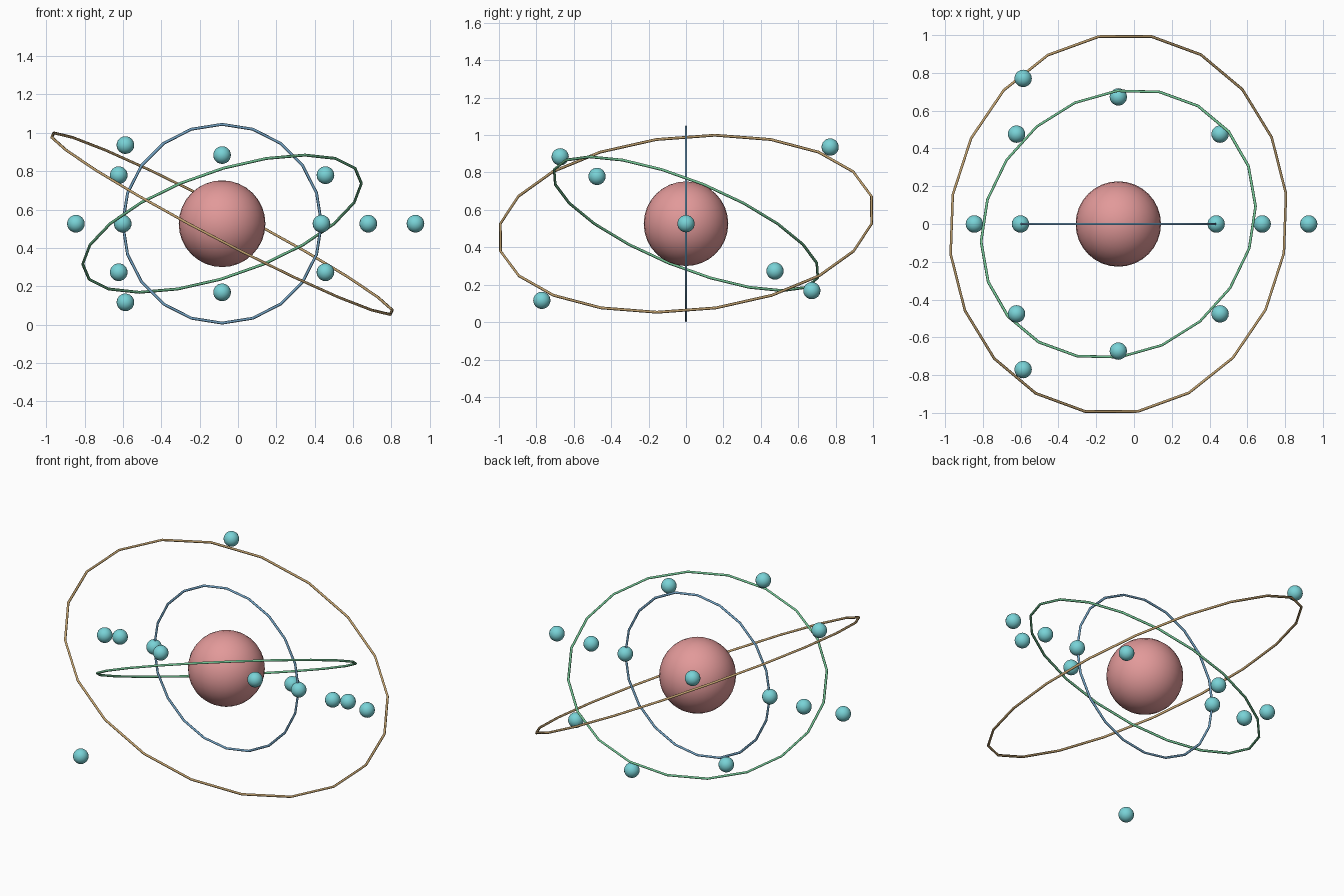
import bpy
from math import radians, cos, sin, tau
from mathutils import Vector, Matrix

if "Cube" in bpy.data.objects:
    bpy.data.objects.remove(bpy.data.objects["Cube"])

CENTRE = Vector((-0.083, 0, 0.526))
TUBE = 0.0075


def material(name, colour):
    mat = bpy.data.materials.new(name)
    mat.diffuse_color = (*colour, 1)
    mat.use_nodes = True
    mat.node_tree.nodes["Principled BSDF"].inputs["Base Color"].default_value = mat.diffuse_color
    return mat


def finish(name, mat):
    obj = bpy.context.object
    obj.name = name
    obj.data.materials.append(mat)
    bpy.ops.object.shade_smooth()
    return obj


def ball(name, radius, location, mat, segments, rings):
    bpy.ops.mesh.primitive_uv_sphere_add(
        segments=segments, ring_count=rings, radius=radius, location=location)
    return finish(name, mat)


nucleus_mat = material("nucleus_pink", (0.76, 0.32, 0.32))
electron_mat = material("electron_cyan", (0.19, 0.65, 0.68))

# Central nucleus
ball("nucleus", 0.226, CENTRE, nucleus_mat, 32, 16)

# Orbits: name, radius, tilt about x, turn about z, electron count, colour
orbits = [
    ("inner", 0.518, 90, 0, 2, (0.17, 0.36, 0.54)),
    ("middle", 0.762, -28, 40, 8, (0.17, 0.54, 0.29)),
    ("outer", 1.008, 28, 80, 3, (0.54, 0.36, 0.16)),
]

for name, radius, tilt, turn, count, colour in orbits:
    # Orbit ring
    bpy.ops.mesh.primitive_torus_add(
        major_segments=20, minor_segments=6, major_radius=radius,
        minor_radius=TUBE, location=CENTRE,
        rotation=(radians(tilt), 0, radians(turn)))
    finish(f"{name}_orbit", material(f"{name}_orbit_colour", colour))

    # Electrons share the ring's tilt but not its turn
    tilt_matrix = Matrix.Rotation(radians(tilt), 3, 'X')
    for i in range(count):
        a = tau * i / count
        offset = tilt_matrix @ Vector((cos(a), sin(a), 0)) * radius
        ball(f"{name}_electron_{i + 1}", 0.046, CENTRE + offset,
             electron_mat, 20, 12)
